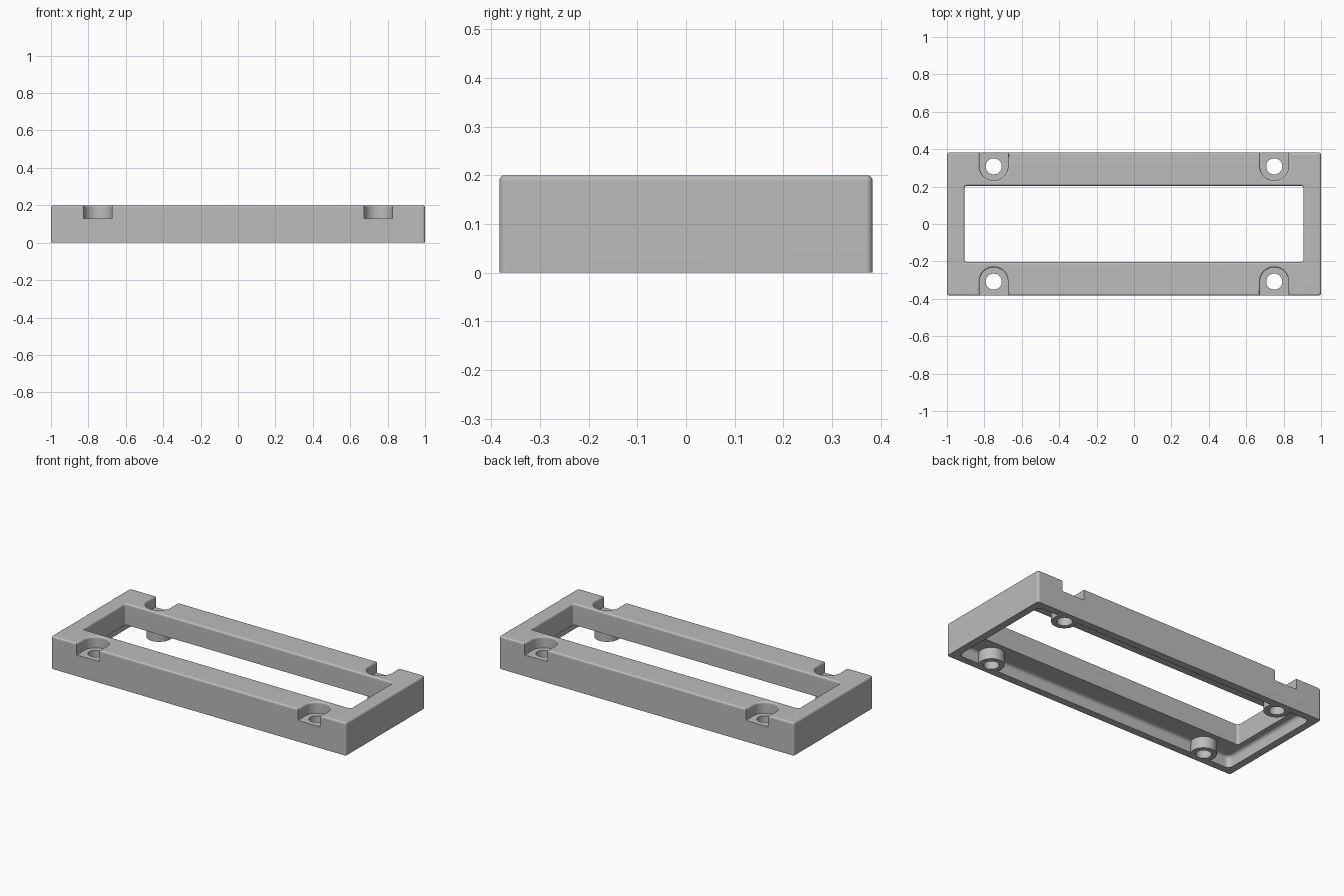
import bpy
import bmesh
from math import pi, sin, cos

old = bpy.data.objects.get("Cube")
if old:
    bpy.data.objects.remove(old, do_unlink=True)

HX, HY, TOP = 1.0, 0.383, 0.2
CEILING, SEAT, WALL = 0.07, 0.13, 0.045
HOLE_X, HOLE_Y = 0.75, 0.308

grey = bpy.data.materials.new("light_grey")
grey.use_nodes = True
colour = (0.5, 0.5, 0.5, 1)
grey.diffuse_color = colour
grey.node_tree.nodes["Principled BSDF"].inputs["Base Color"].default_value = colour


def arc(cx, cy, r, start, end, n):
    return [(cx + r * cos(start + (end - start) * i / n),
             cy + r * sin(start + (end - start) * i / n)) for i in range(n + 1)]


def rounded_rect(hx, hy, r, n=5):
    pts = []
    for k, (sx, sy) in enumerate([(1, 1), (-1, 1), (-1, -1), (1, -1)]):
        pts += arc(sx * (hx - r), sy * (hy - r), r, k * pi / 2, (k + 1) * pi / 2, n)
    return pts


def circle(cx, cy, r, n=40):
    return arc(cx, cy, r, 0, 2 * pi, n)[:-1]


def loft(name, layers):
    """Closed solid through a stack of (outline, z) layers."""
    bm = bmesh.new()
    rings = [[bm.verts.new((x, y, z)) for x, y in outline] for outline, z in layers]
    for low, high in zip(rings, rings[1:]):
        for i in range(len(low)):
            bm.faces.new((low[i - 1], low[i], high[i], high[i - 1]))
    bm.faces.new(rings[0][::-1])
    bm.faces.new(rings[-1])
    bmesh.ops.recalc_face_normals(bm, faces=bm.faces)
    mesh = bpy.data.meshes.new(name)
    bm.to_mesh(mesh)
    bm.free()
    mesh.materials.append(grey)
    ob = bpy.data.objects.new(name, mesh)
    bpy.context.collection.objects.link(ob)
    return ob


def prism(name, outline, z0, z1):
    return loft(name, [(outline, z0), (outline, z1)])


def cut(ob, cutters):
    """Subtract the cutters, bake the result and delete them."""
    for c in cutters:
        mod = ob.modifiers.new("cut", 'BOOLEAN')
        mod.operation, mod.solver, mod.object = 'DIFFERENCE', 'EXACT', c
    bpy.context.view_layer.update()
    graph = bpy.context.evaluated_depsgraph_get()
    mesh = bpy.data.meshes.new_from_object(ob.evaluated_get(graph))
    ob.modifiers.clear()
    ob.data = mesh
    for c in cutters:
        bpy.data.objects.remove(c, do_unlink=True)


corners = [(sx * HOLE_X, sy * HOLE_Y, sy) for sx in (-1, 1) for sy in (-1, 1)]

# Hollow underside with a filleted ceiling, leaving four round screw posts
CX, CY, FILLET, CORNER = HX - WALL, HY - WALL, 0.02, 0.03
layers = [(rounded_rect(CX, CY, CORNER), -0.1)]
for i in range(5):
    a = i / 4 * pi / 2
    inset = FILLET * (1 - cos(a))
    layers.append((rounded_rect(CX - inset, CY - inset, CORNER - inset),
                   CEILING - FILLET * (1 - sin(a))))
cavity = loft("cavity", layers)
cut(cavity, [prism("post", circle(x, y, 0.072), -0.2, TOP) for x, y, s in corners])

# Frame body, hollowed, with window, open-sided screw seats and screw holes
frame = prism("frame", rounded_rect(HX, HY, 0.014), 0, TOP)
cut(frame, [cavity])
cutters = [prism("window", rounded_rect(0.906, 0.204, 0.014), -0.2, 0.4)]
for x, y, s in corners:
    seat = arc(x, y, 0.076, pi if s > 0 else 0, 2 * pi if s > 0 else pi, 24)
    seat += [(seat[-1][0], s * 0.5), (seat[0][0], s * 0.5)]
    cutters.append(prism("seat", seat, SEAT, 0.4))
    cutters.append(prism("hole", circle(x, y, 0.043), -0.2, 0.3))
cut(frame, cutters)

# Soft upper edges, between the flat top and the side walls
bm = bmesh.new()
bm.from_mesh(frame.data)
bmesh.ops.remove_doubles(bm, verts=bm.verts, dist=1e-5)
bm.normal_update()
rim = [e for e in bm.edges
       if all(abs(v.co.z - TOP) < 1e-4 for v in e.verts)
       and any(abs(f.normal.z) < 0.5 for f in e.link_faces)]
bmesh.ops.bevel(bm, geom=rim, offset=0.011, segments=4, profile=0.5,
                affect='EDGES', clamp_overlap=False)
bm.to_mesh(frame.data)
bm.free()

# Smooth rounds while keeping the big faces flat
bpy.ops.object.select_all(action='DESELECT')
frame.select_set(True)
bpy.context.view_layer.objects.active = frame
bpy.ops.object.shade_smooth_by_angle(angle=0.6)
flat = frame.modifiers.new("flat_faces", 'WEIGHTED_NORMAL')
flat.keep_sharp = True
